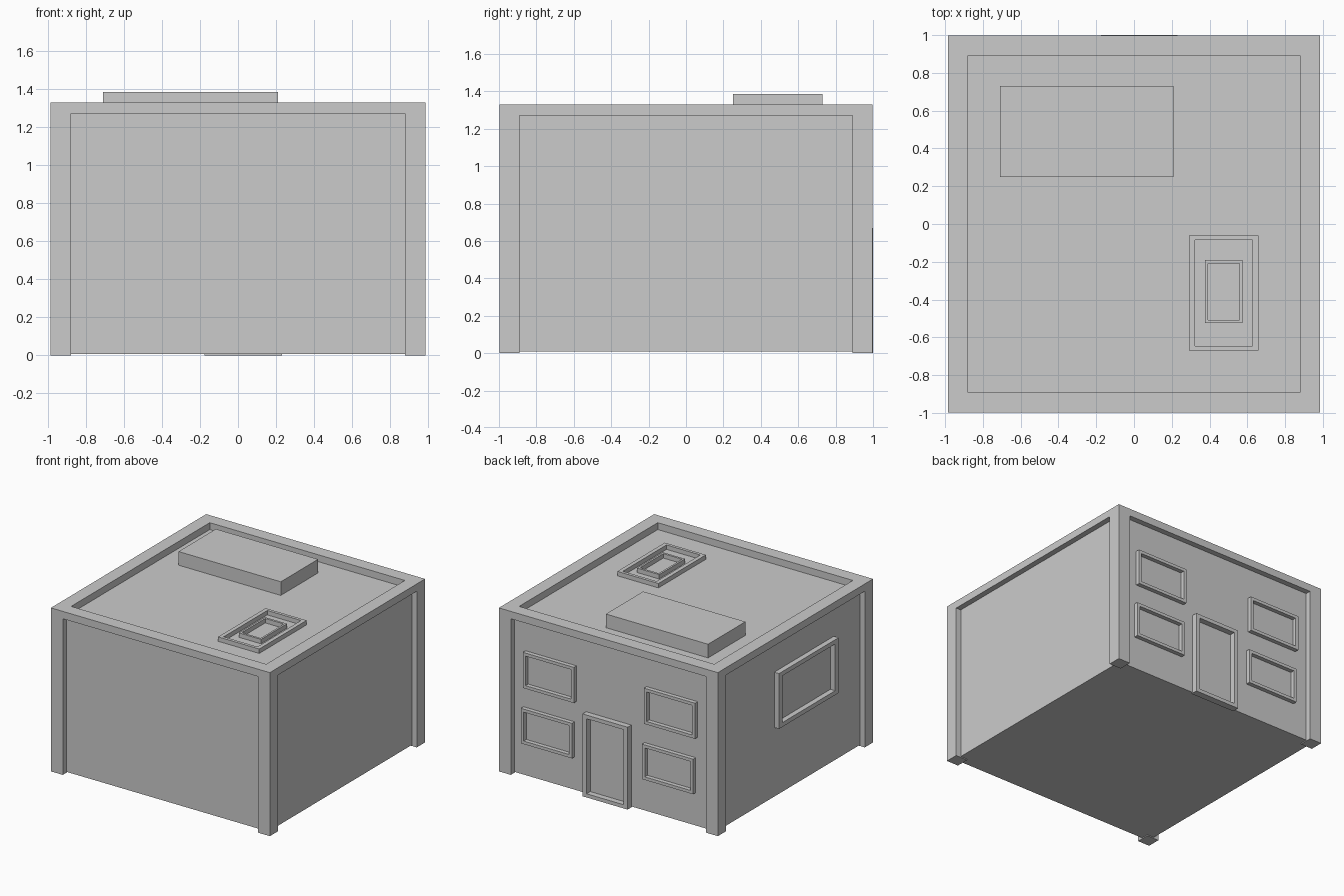
import bpy, bmesh
from mathutils import Matrix

if "Cube" in bpy.data.objects:
    bpy.data.objects.remove(bpy.data.objects["Cube"])


def finish(name, bm):
    bmesh.ops.recalc_face_normals(bm, faces=bm.faces)
    mesh = bpy.data.meshes.new(name)
    bm.to_mesh(mesh)
    bm.free()
    ob = bpy.data.objects.new(name, mesh)
    bpy.context.collection.objects.link(ob)
    return ob


def box(name, x, y, z):
    bm = bmesh.new()
    size = [b - a for a, b in (x, y, z)]
    mid = [(a + b) / 2 for a, b in (x, y, z)]
    bmesh.ops.create_cube(bm, size=1, matrix=Matrix.Translation(mid) @ Matrix.Diagonal((*size, 1)))
    return finish(name, bm)


def frame(name, u, v, w, bu, bv, place):
    """Rectangular ring with border bu/bv; place maps (u, v, w) to world."""
    bm = bmesh.new()

    def loop(du, dv, d):
        pts = [(u[0] + du, v[0] + dv), (u[1] - du, v[0] + dv),
               (u[1] - du, v[1] - dv), (u[0] + du, v[1] - dv)]
        return [bm.verts.new(place(a, b, d)) for a, b in pts]

    loops = [loop(0, 0, w[0]), loop(0, 0, w[1]), loop(bu, bv, w[1]), loop(bu, bv, w[0])]
    for i in range(4):
        a, b = loops[i], loops[(i + 1) % 4]
        for j in range(4):
            k = (j + 1) % 4
            bm.faces.new((a[j], a[k], b[k], b[j]))
    return finish(name, bm)


def flat(u, v, w):
    return (u, v, w)


def on_back(u, v, w):
    return (u, w, v)


def on_left(u, v, w):
    return (-w, u, v)


HX, HY = 0.985, 0.998   # outer half sizes
WX, WY = 0.94, 0.953    # wall half sizes
PILLAR, ROOF, TOP = 0.107, 1.274, 1.33

# Main block, corner pillars and roof parapet
box("walls", (-WX, WX), (-WY, WY), (0.008, ROOF))
for sx in (-1, 1):
    for sy in (-1, 1):
        box("corner_pillar",
            sorted((sx * HX, sx * (HX - PILLAR))),
            sorted((sy * HY, sy * (HY - PILLAR))), (0, ROOF))
frame("parapet", (-HX, HX), (-HY, HY), (1.27, TOP), PILLAR, PILLAR, flat)

# Rooftop block and nested skylight frames
box("roof_block", (-0.71, 0.21), (0.25, 0.73), (ROOF - 0.01, 1.385))
frame("skylight_outer", (0.29, 0.66), (-0.67, -0.06), (ROOF - 0.01, 1.31), 0.033, 0.025, flat)
frame("skylight_inner", (0.375, 0.575), (-0.525, -0.19), (ROOF - 0.01, 1.31), 0.016, 0.018, flat)

# Back door and four windows
frame("door_frame", (-0.175, 0.231), (0, 0.67), (WY - 0.01, 1.0), 0.037, 0.03, on_back)
for name, cx, shift, z in (("upper_window", 0.545, 0.003, (0.73, 1.02)),
                           ("lower_window", 0.545, 0.02, (0.275, 0.56))):
    for s in (-1, 1):
        c = s * cx + shift
        frame(name, (c - 0.23, c + 0.23), z, (WY - 0.01, 0.987), 0.025, 0.025, on_back)

# Large window on the left wall
frame("side_window", (-0.558, 0.208), (0.57, 1.02), (WX - 0.01, 0.983), 0.045, 0.035, on_left)
